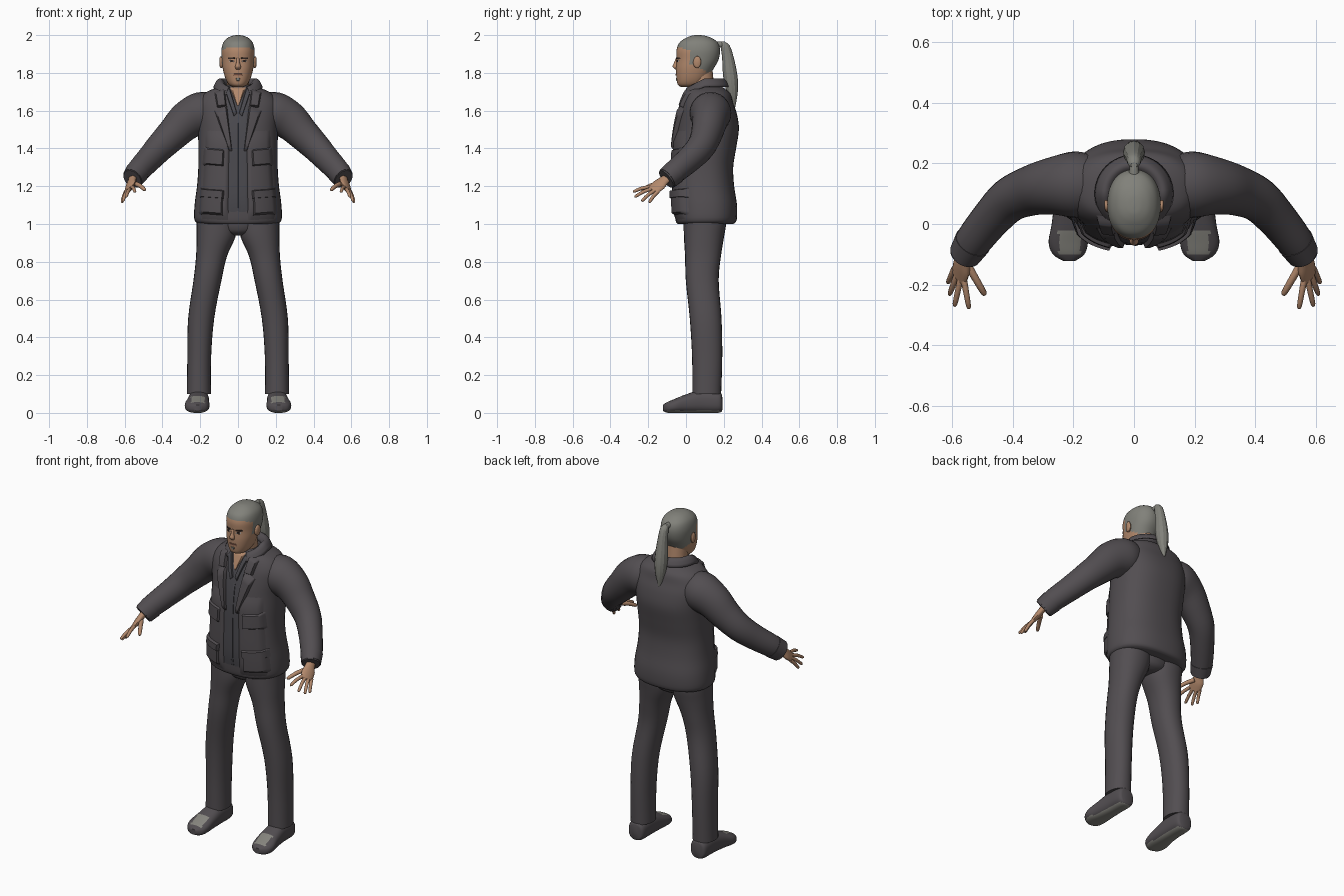
import bpy, bmesh, math
from mathutils import Vector

old = bpy.data.objects.get("Cube")
if old:
    bpy.data.objects.remove(old, do_unlink=True)


def material(name, r, g, b):
    m = bpy.data.materials.new(name)
    m.use_nodes = True
    m.diffuse_color = (r, g, b, 1)
    bsdf = next(n for n in m.node_tree.nodes if n.type == "BSDF_PRINCIPLED")
    bsdf.inputs["Base Color"].default_value = (r, g, b, 1)
    return m


CLOTH = material("charcoal cloth", .085, .076, .083)
SHIRT = material("dark shirt", .07, .068, .078)
SKIN = material("tan skin", .45, .25, .15)
HAIR = material("grey hair", .22, .22, .195)
SOLE = material("pale sole", .24, .235, .21)
DARK = material("dark brown", .04, .025, .02)
LIPS = material("lips", .27, .12, .08)
WHITE = material("eye white", .5, .46, .42)
X, Y, Z = Vector((1, 0, 0)), Vector((0, 1, 0)), Vector((0, 0, 1))


def resample(rows, steps=4):
    """Smooth a list of number rows with a Catmull-Rom spline."""
    out = []
    for i in range(len(rows) - 1):
        quad = rows[max(i - 1, 0)], rows[i], rows[i + 1], rows[min(i + 2, len(rows) - 1)]
        for s in range(steps):
            t = s / steps
            out.append([b + t / 2 * (c - a + t * (2*a - 5*b + 4*c - d + t * (3*(b - c) + d - a)))
                        for a, b, c, d in zip(*quad)])
    return out + [list(rows[-1])]


def finish(name, bm, mats, mirror, angle=45):
    mesh = bpy.data.meshes.new(name)
    bm.to_mesh(mesh)
    bm.free()
    for m in mats:
        mesh.materials.append(m)
    ob = bpy.data.objects.new(name, mesh)
    bpy.context.collection.objects.link(ob)
    bpy.ops.object.select_all(action="DESELECT")
    ob.select_set(True)
    bpy.context.view_layer.objects.active = ob
    bpy.ops.object.shade_smooth_by_angle(angle=math.radians(angle))
    if mirror:
        ob.modifiers.new("Mirror", "MIRROR").use_mirror_merge = False
    return ob


def loft(name, rows, mats, axes=None, sides=24, power=2, mirror=False, rule=None, steps=4, angle=45):
    """Skin rings given as x, y, z, radius_a, radius_b."""
    rows = resample(rows, steps)
    bm, rings = bmesh.new(), []
    for i, (x, y, z, a, b) in enumerate(rows):
        if axes:
            u, w = axes
        else:
            tangent = Vector(rows[min(i + 1, len(rows) - 1)][:3]) - Vector(rows[max(i - 1, 0)][:3])
            u = tangent.cross(Z).normalized()
            w = tangent.cross(u).normalized()
        ring = []
        for k in range(sides):
            t = math.tau * k / sides
            c, s = math.cos(t), math.sin(t)
            c, s = (math.copysign(abs(q) ** (2 / power), q) for q in (c, s))
            ring.append(bm.verts.new(Vector((x, y, z)) + u * a * c + w * b * s))
        rings.append(ring)
    for r, q in zip(rings, rings[1:]):
        for k in range(sides):
            n = (k + 1) % sides
            bm.faces.new((r[k], r[n], q[n], q[k]))
    bm.faces.new(rings[0])
    bm.faces.new(rings[-1])
    bmesh.ops.recalc_face_normals(bm, faces=bm.faces)
    if rule:
        for f in bm.faces:
            f.material_index = rule(f.calc_center_median(), f.normal)
    return finish(name, bm, mats, mirror, angle)


def grid(name, func, mat, nu=16, nv=16, mirror=False):
    bm = bmesh.new()
    v = [[bm.verts.new(func(i / nu, j / nv)) for j in range(nv + 1)] for i in range(nu + 1)]
    for i in range(nu):
        for j in range(nv):
            bm.faces.new((v[i][j], v[i + 1][j], v[i + 1][j + 1], v[i][j + 1]))
    return finish(name, bm, [mat], mirror)


def front(rows, power, x, z):
    """Depth of a body's front surface at x, z."""
    for p, q in zip(rows, rows[1:]):
        if p[2] <= z <= q[2]:
            t = (z - p[2]) / max(q[2] - p[2], 1e-6)
            y, a, b = (p[k] + t * (q[k] - p[k]) for k in (1, 3, 4))
            return y - b * (1 - min(abs(x / a), 1) ** power) ** (1 / power)
    return rows[-1][1]


def patch(name, body, corners, height, mat, mirror=True):
    """Raised panel on a body; corners run from bottom inner, counter-clockwise."""
    (ax, az), (bx, bz), (cx, cz), (dx, dz) = corners

    def point(u, v):
        x = (ax * (1 - u) + bx * u) * (1 - v) + (dx * (1 - u) + cx * u) * v
        z = (az * (1 - u) + bz * u) * (1 - v) + (dz * (1 - u) + cz * u) * v
        rise = height * min(1, 8 * min(u, 1 - u, v, 1 - v)) - .002
        return x, front(*body, x, z) - rise, z
    return grid(name, point, mat, mirror=mirror)


def body_rings(table):
    """Rows of z, half width, front y, back y."""
    return [(0, (f + b) / 2, z, w, (b - f) / 2) for z, w, f, b in table]


# Jacket body
torso = body_rings([
    (1.0, .2, -.045, .25), (1.02, .23, -.055, .268), (1.1, .23, -.062, .27), (1.2, .217, -.065, .255),
    (1.3, .21, -.063, .25), (1.4, .21, -.06, .265), (1.5, .212, -.05, .28), (1.58, .22, -.035, .27),
    (1.64, .215, -.02, .25), (1.69, .18, -.002, .235), (1.72, .12, .012, .2), (1.735, .075, .03, .17)])
loft("jacket_body", torso, [CLOTH], (X, Y), 40, 2.4)
chest = (resample(torso), 2.4)

# Shirt, open neck and jacket fronts
patch("shirt_front", chest, [(-.06, 1.04), (.06, 1.04), (.06, 1.7), (-.06, 1.7)], .006, SHIRT, False)
patch("open_neck", chest, [(-.002, 1.62), (.002, 1.62), (.045, 1.725), (-.045, 1.725)], .01, SKIN, False)
patch("shirt_collar", chest, [(.002, 1.58), (.02, 1.56), (.075, 1.725), (.045, 1.725)], .015, SHIRT)
patch("shirt_placket", chest, [(.0, 1.05), (.015, 1.05), (.015, 1.6), (.0, 1.6)], .009, SHIRT, False)
patch("jacket_front", chest, [(.05, 1.005), (.2, 1.01), (.17, 1.5), (.04, 1.5)], .014, CLOTH)
patch("lower_lapel", chest, [(.03, 1.38), (.045, 1.38), (.125, 1.6), (.06, 1.64)], .024, CLOTH)
patch("upper_lapel", chest, [(.06, 1.62), (.11, 1.615), (.125, 1.7), (.07, 1.72)], .022, CLOTH)
patch("chest_pocket", chest, [(.07, 1.3), (.19, 1.31), (.18, 1.41), (.065, 1.4)], .026, CLOTH)
patch("hip_pocket", chest, [(.075, 1.04), (.21, 1.05), (.2, 1.18), (.07, 1.17)], .026, CLOTH)
patch("hip_pocket_flap", chest, [(.07, 1.13), (.207, 1.14), (.2, 1.19), (.065, 1.18)], .032, CLOTH)


def collar_point(u, v):
    t = -math.pi / 2 + .5 + u * (math.tau - 1)
    r = .07 + .055 * v
    z = 1.735 + .035 * math.sin(math.pi * v) - .01 * v - .05 * max(0, -math.sin(t))
    return r * math.cos(t), .1 + r * math.sin(t), z


collar = grid("jacket_collar", collar_point, CLOTH, 40, 8)
collar.modifiers.new("Thickness", "SOLIDIFY").thickness = .006

# Sleeves and cuffs
loft("sleeve", [
    (.12, .13, 1.6, .09, .09), (.19, .13, 1.588, .11, .112), (.27, .125, 1.548, .095, .103),
    (.34, .11, 1.48, .083, .088), (.41, .08, 1.41, .074, .078), (.47, .02, 1.345, .066, .07),
    (.53, -.055, 1.28, .06, .063), (.56, -.105, 1.238, .05, .056)], [CLOTH], mirror=True)
loft("cuff_band", [(.533, -.06, 1.275, .062, .065), (.558, -.1, 1.241, .054, .06)], [CLOTH], mirror=True)

# Hands
spread = Vector((.56, .72, -.4)).normalized()
across = Vector((.03, -.09, -.07)).cross(spread).normalized()
knuckles = Vector((.577, -.168, 1.185))
loft("palm", [(.555, -.09, 1.25, .026, .02), (.562, -.12, 1.228, .03, .018),
              (.57, -.145, 1.205, .039, .017), (.58, -.178, 1.178, .035, .011)],
     [SKIN], (spread, across), 16, mirror=True)


def digit(name, base, tip, r):
    mid = (base + tip) / 2 + Z * .006
    loft(name, [(*base, r, r), (*mid, r * .9, r * .9), (*(mid.lerp(tip, .85)), r * .75, r * .75),
                (*tip, r * .25, r * .25)], [SKIN], sides=10, mirror=True, steps=2)


tips = {"index_finger": (.545, -.28, 1.17), "middle_finger": (.593, -.272, 1.143),
        "ring_finger": (.61, -.235, 1.12), "little_finger": (.615, -.195, 1.113)}
for k, (name, tip) in enumerate(tips.items()):
    digit(name, knuckles + spread * (k * .019 - .028), Vector(tip), .0105)
digit("thumb", Vector((.548, -.138, 1.215)), Vector((.492, -.235, 1.18)), .013)

# Trousers
loft("trouser_seat", [(0, .1, .94, .04, .06), (0, .1, .97, .13, .1), (0, .1, 1.08, .2, .11)],
     [CLOTH], (X, Y))
loft("trouser_leg", [
    (.11, .1, 1.08, .11, .11), (.112, .1, 1.0, .108, .112), (.117, .095, .93, .103, .106),
    (.14, .09, .83, .082, .095), (.162, .086, .7, .074, .087), (.195, .104, .5, .069, .084),
    (.205, .112, .3, .063, .08), (.207, .11, .1, .064, .076)], [CLOTH], (X, Y), mirror=True, power=2.2)


# Shoes with pale soles and toe patches
def shoe_colour(c, n):
    toe = n.z > .5 and -.1 < c.y < -.025 and abs(c.x - .213) < .036
    sole = n.z < -.75 and c.z < .02
    return int(toe or sole)


loft("shoe", [
    (.207, .192, .05, .025, .035), (.207, .175, .056, .05, .055), (.208, .08, .06, .055, .06),
    (.212, 0, .049, .06, .049), (.217, -.06, .037, .065, .037), (.216, -.1, .029, .052, .028),
    (.214, -.122, .026, .02, .016)],
     [CLOTH, SOLE], (X, Z), 32, 2.5, True, shoe_colour, 6)

# Head and hair
loft("neck", [(0, .095, 1.66, .07, .065), (0, .088, 1.72, .06, .062), (0, .075, 1.82, .06, .065)],
     [SKIN], (X, Y))
skull = body_rings([
    (1.725, .025, -.025, .06), (1.738, .048, -.043, .09), (1.77, .066, -.05, .115), (1.82, .08, -.053, .145),
    (1.87, .086, -.05, .172), (1.92, .088, -.05, .18), (1.96, .078, -.035, .168),
    (1.985, .055, .0, .135), (1.997, .027, .03, .1), (2.0, .004, .055, .07)])


def hair_rule(c, n):
    if c.y < .02:
        line = 1.932 - .4 * max(0, c.y + .02)
    elif c.y < .06:
        line = 1.845
    else:
        line = 1.83 - .5 * min(c.y - .06, .1)
    return int(c.z > line)


loft("head", skull, [SKIN, HAIR], (X, Y), 56, 2.2, rule=hair_rule, steps=6)
face = (resample(skull, 6), 2.2)
loft("ear", [(.08, .055, 1.855, .018, .026), (.092, .06, 1.857, .02, .032), (.098, .064, 1.858, .012, .022)],
     [SKIN], (Y, Z), 14, mirror=True)
loft("nose", [(0, -.047, 1.88, .007, .006), (0, -.052, 1.855, .009, .011), (0, -.057, 1.833, .015, .014),
              (0, -.05, 1.818, .011, .007)], [SKIN], (X, Y), 14)
patch("eye", face, [(.019, 1.857), (.047, 1.857), (.046, 1.868), (.021, 1.867)], .004, WHITE)
patch("iris", face, [(.026, 1.856), (.04, 1.856), (.04, 1.869), (.026, 1.869)], .006, DARK)
patch("eyebrow", face, [(.014, 1.872), (.055, 1.872), (.054, 1.882), (.016, 1.881)], .007, DARK)
patch("mouth", face, [(-.026, 1.785), (.026, 1.785), (.022, 1.796), (-.022, 1.796)], .006, LIPS, False)
patch("chin_tuft", face, [(-.009, 1.757), (.009, 1.757), (.012, 1.774), (-.012, 1.774)], .005, HAIR, False)

# Ponytail
loft("ponytail_root", [(0, .155, 1.945, .02, .02), (0, .185, 1.95, .015, .016), (0, .21, 1.94, .018, .02)],
     [HAIR], (X, Z), 12)
loft("ponytail", [
    (0, .195, 1.965, .01, .01), (0, .207, 1.945, .022, .024), (0, .222, 1.88, .028, .031),
    (0, .235, 1.78, .036, .038), (0, .244, 1.7, .03, .03), (0, .25, 1.615, .008, .01)],
     [HAIR], (X, Y), 12, angle=25)
